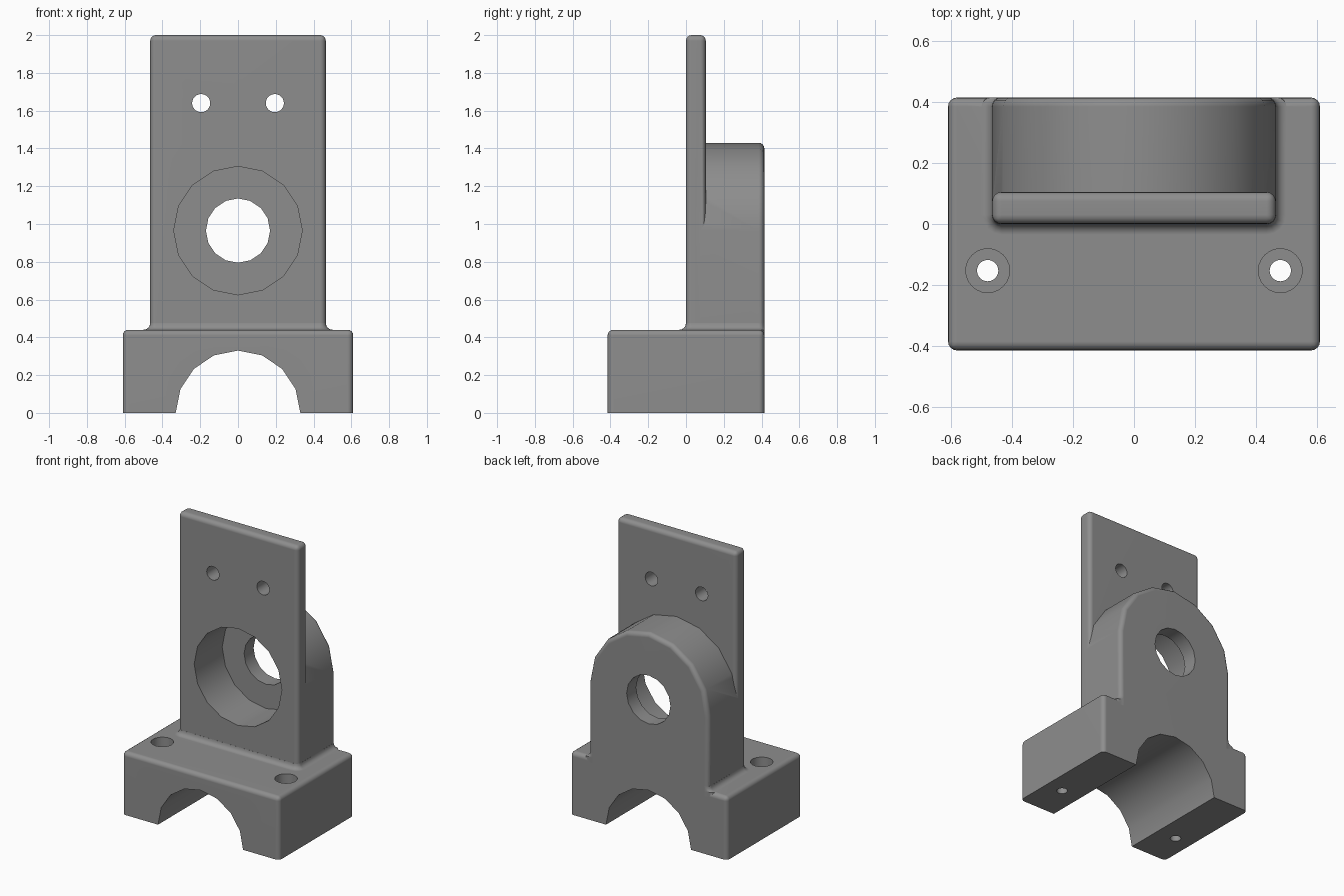
import bpy, bmesh
from math import pi, sin, cos
from mathutils import Matrix, Vector

cube = bpy.data.objects.get("Cube")
if cube:
    bpy.data.objects.remove(cube, do_unlink=True)

grey = bpy.data.materials.new("machined grey")
grey.use_nodes = True
COLOR = (0.27, 0.27, 0.27, 1)
grey.diffuse_color = COLOR
grey.node_tree.nodes["Principled BSDF"].inputs["Base Color"].default_value = COLOR

W, BACK, TOP = 0.465, 0.415, 0.44   # body half width, back face, base top
BORE_Z, R = 0.965, 0.03             # bore axis height, edge rounding


def finish(name, bm):
    bmesh.ops.recalc_face_normals(bm, faces=bm.faces)
    mesh = bpy.data.meshes.new(name)
    bm.to_mesh(mesh)
    bm.free()
    mesh.materials.append(grey)
    obj = bpy.data.objects.new(name, mesh)
    bpy.context.collection.objects.link(obj)
    return obj


def round_edges(bm, keep):
    edges = [e for e in bm.edges if keep(e)]
    bmesh.ops.bevel(bm, geom=edges, offset=R, segments=4, profile=0.5,
                    affect='EDGES', clamp_overlap=True)


def box(name, lo, hi, keep):
    bm = bmesh.new()
    lo, hi = Vector(lo), Vector(hi)
    bmesh.ops.create_cube(bm, size=1, matrix=Matrix.Translation((lo + hi) / 2)
                          @ Matrix.Diagonal((*(hi - lo), 1)))
    round_edges(bm, keep)
    return finish(name, bm)


def cylinder(name, center, radius, length, axis, sides):
    bm = bmesh.new()
    turn = Matrix.Rotation(pi / 2, 4, 'X') if axis == 'Y' else Matrix()
    bmesh.ops.create_cone(bm, cap_ends=True, segments=sides, radius1=radius,
                          radius2=radius, depth=length,
                          matrix=Matrix.Translation(center) @ turn)
    return finish(name, bm)


def combine(target, tool, operation):
    mod = target.modifiers.new(tool.name, 'BOOLEAN')
    mod.operation, mod.solver, mod.object = operation, 'EXACT', tool
    bpy.context.view_layer.objects.active = target
    bpy.ops.object.modifier_apply(modifier=mod.name)
    bpy.data.objects.remove(tool, do_unlink=True)


# Base block, sharp only around the underside
bracket = box("bearing_bracket", (-0.61, -BACK, 0), (0.61, BACK, TOP),
              lambda e: any(v.co.z > 0.1 for v in e.verts))

# Upright mounting plate
plate = box("upright_plate", (-W, 0, 0.36), (W, 0.105, 2), lambda e: True)

# Round-topped bearing housing behind the plate
bm = bmesh.new()
outline = [(W * cos(pi * i / 8), BORE_Z + W * sin(pi * i / 8)) for i in range(9)]
outline = [(W, 0.36)] + outline + [(-W, 0.36)]
front = bm.faces.new([bm.verts.new((x, 0.05, z)) for x, z in outline])
back = bmesh.ops.extrude_face_region(bm, geom=[front])
bmesh.ops.translate(bm, vec=(0, BACK - 0.05, 0),
                    verts=[g for g in back["geom"] if isinstance(g, bmesh.types.BMVert)])
round_edges(bm, lambda e: all(v.co.y > BACK - 0.01 for v in e.verts))
housing = finish("bearing_housing", bm)


# Concave fillet between the upright body and the base
def footprint(grow):
    points = []
    corners = [(W - R, R, R + grow, -pi / 2), (W + grow - R, BACK - R, R, 0),
               (R - W - grow, BACK - R, R, pi / 2), (R - W, R, R + grow, pi)]
    for cx, cy, radius, start in corners:
        for i in range(5):
            a = start + pi / 8 * i
            points.append((cx + radius * cos(a), cy + radius * sin(a)))
    return points


bm = bmesh.new()
F = 0.035
levels = [(F, TOP - 0.04)] + [(F * (1 - sin(pi / 8 * i)), TOP + F * (1 - cos(pi / 8 * i)))
                              for i in range(4)] + [(0.0005, TOP + F)]
rings = [[bm.verts.new((x, y, z)) for x, y in footprint(g)] for g, z in levels]
for a, b in zip(rings, rings[1:]):
    for i in range(len(a)):
        j = (i + 1) % len(a)
        bm.faces.new((a[i], a[j], b[j], b[i]))
bm.faces.new(rings[0])
bm.faces.new(rings[-1])
fillet = finish("body_fillet", bm)

for part in (plate, housing, fillet):
    combine(bracket, part, 'UNION')

# Saddle arch, bearing seat and shaft hole
combine(bracket, cylinder("saddle_cutter", (0, 0, 0), 0.33, 2, 'Y', 16), 'DIFFERENCE')
combine(bracket, cylinder("seat_cutter", (0, 0.055, BORE_Z), 0.34, 0.51, 'Y', 16), 'DIFFERENCE')
combine(bracket, cylinder("shaft_cutter", (0, 0.3, BORE_Z), 0.17, 0.6, 'Y', 16), 'DIFFERENCE')

# Plate holes and counterbored base holes
for s in (-1, 1):
    combine(bracket, cylinder("plate_hole", (s * 0.195, 0, 1.64), 0.048, 0.6, 'Y', 24), 'DIFFERENCE')
    combine(bracket, cylinder("counterbore", (s * 0.48, -0.153, TOP), 0.072, 0.4, 'Z', 24), 'DIFFERENCE')
    combine(bracket, cylinder("screw_hole", (s * 0.48, -0.153, 0.2), 0.035, 1, 'Z', 24), 'DIFFERENCE')

# Smooth shading with crisp machined edges
bpy.ops.object.select_all(action='DESELECT')
bracket.select_set(True)
bpy.context.view_layer.objects.active = bracket
bpy.ops.object.shade_smooth_by_angle(angle=pi / 6)
normals = bracket.modifiers.new("flat_face_normals", 'WEIGHTED_NORMAL')
normals.keep_sharp = True
